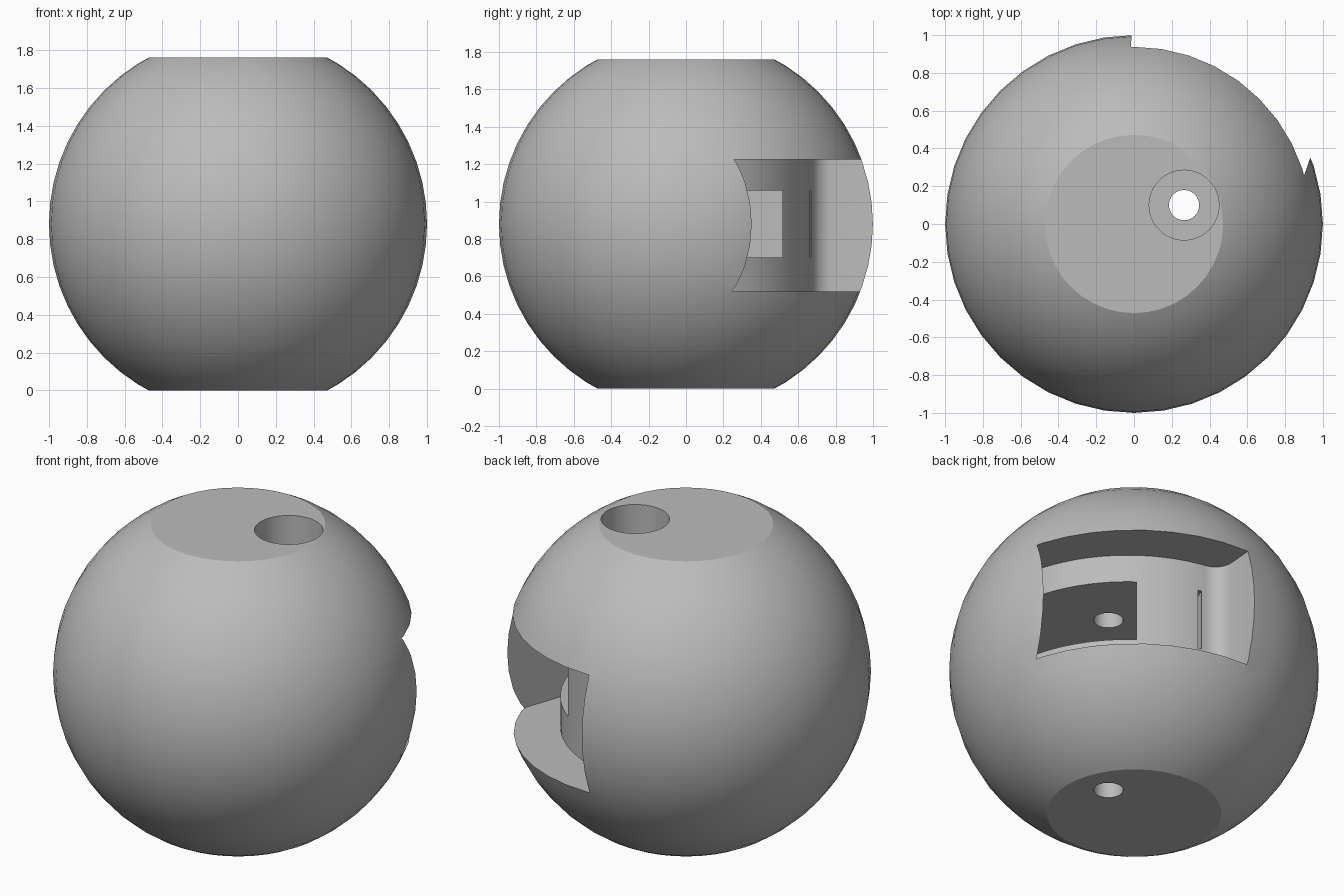
import bpy, bmesh, math
from mathutils import Vector

cube = bpy.data.objects.get("Cube")
if cube:
    bpy.data.objects.remove(cube, do_unlink=True)

MID = 0.88  # height of the ball centre

grey = bpy.data.materials.new("plain_grey")
grey.use_nodes = True
colour = (0.5, 0.5, 0.5, 1)
grey.diffuse_color = colour
grey.node_tree.nodes["Principled BSDF"].inputs["Base Color"].default_value = colour


def make_object(name, bm):
    bmesh.ops.recalc_face_normals(bm, faces=bm.faces[:])
    mesh = bpy.data.meshes.new(name)
    bm.to_mesh(mesh)
    bm.free()
    mesh.materials.append(grey)
    obj = bpy.data.objects.new(name, mesh)
    bpy.context.collection.objects.link(obj)
    return obj


def prism(name, outline, low, high):
    """Upright solid from a plan outline."""
    bm = bmesh.new()
    base = bm.faces.new([bm.verts.new((x, y, low)) for x, y in outline])
    top = bmesh.ops.extrude_face_region(bm, geom=[base])["geom"]
    bmesh.ops.translate(bm, vec=(0, 0, high - low),
                        verts=[g for g in top if isinstance(g, bmesh.types.BMVert)])
    return make_object(name, bm)


def arc(centre, radius, start, end, count):
    """Plan points along an arc, angles in degrees."""
    angles = [math.radians(start + (end - start) * i / (count - 1)) for i in range(count)]
    return [(centre[0] + radius * math.cos(a), centre[1] + radius * math.sin(a)) for a in angles]


def disc(centre, radius, sides=48):
    return arc(centre, radius, 0, 360 * (sides - 1) / sides, sides)


# Ball with flat top and bottom
bm = bmesh.new()
bmesh.ops.create_uvsphere(bm, u_segments=40, v_segments=28, radius=1.0)
for side in (1, -1):
    cut = bmesh.ops.bisect_plane(bm, geom=bm.verts[:] + bm.edges[:] + bm.faces[:],
                                 plane_co=(0, 0, side * MID), plane_no=(0, 0, side),
                                 clear_outer=True)
    rim = [g for g in cut["geom_cut"] if isinstance(g, bmesh.types.BMEdge)]
    bmesh.ops.contextual_create(bm, geom=rim)
bmesh.ops.translate(bm, verts=bm.verts[:], vec=(0, 0, MID))
ball = make_object("ball_body", bm)

# Slanted plan axes shared by the recess end wall and the inner slot
across = Vector((0.94, -0.34))
along = Vector((0.34, 0.94))


def slanted(p, q):
    return tuple(across * p + along * q)


# Side recess with a drum-shaped back wall and a rounded corner
recess_outline = (arc((-0.09, -0.16), 0.845, 0, 79, 25)
                  + arc((0.075, 0.775), 0.105, 264, 180, 9)
                  + [(-0.012, 1.0), (0, 1.2), slanted(0.748, 1.6)])
pivot = (0.265, 0.1)
cutters = [
    prism("recess_cutter", recess_outline, 0.52, 1.225),
    # Deeper slot behind the recess
    prism("slot_cutter", [slanted(-0.15, -0.35), slanted(0.745, -0.35),
                          slanted(0.745, 0.4), slanted(0.3, 0.62),
                          slanted(-0.15, 0.66)], 0.70, 1.06),
    # Vertical pin hole and its wide counterbore
    prism("pin_hole_cutter", disc(pivot, 0.08), -0.2, 2.0),
    prism("counterbore_cutter", disc(pivot, 0.185), 1.22, 2.0),
]

bpy.context.view_layer.objects.active = ball
for cutter in cutters:
    cutter.hide_render = True
    mod = ball.modifiers.new(cutter.name, 'BOOLEAN')
    mod.operation = 'DIFFERENCE'
    mod.solver = 'EXACT'
    mod.object = cutter
    bpy.ops.object.modifier_apply(modifier=mod.name)
for cutter in cutters:
    bpy.data.objects.remove(cutter, do_unlink=True)

# Smooth curved surfaces, crisp cut edges
bpy.ops.object.select_all(action='DESELECT')
ball.select_set(True)
bpy.ops.object.shade_smooth_by_angle(angle=math.radians(25))
